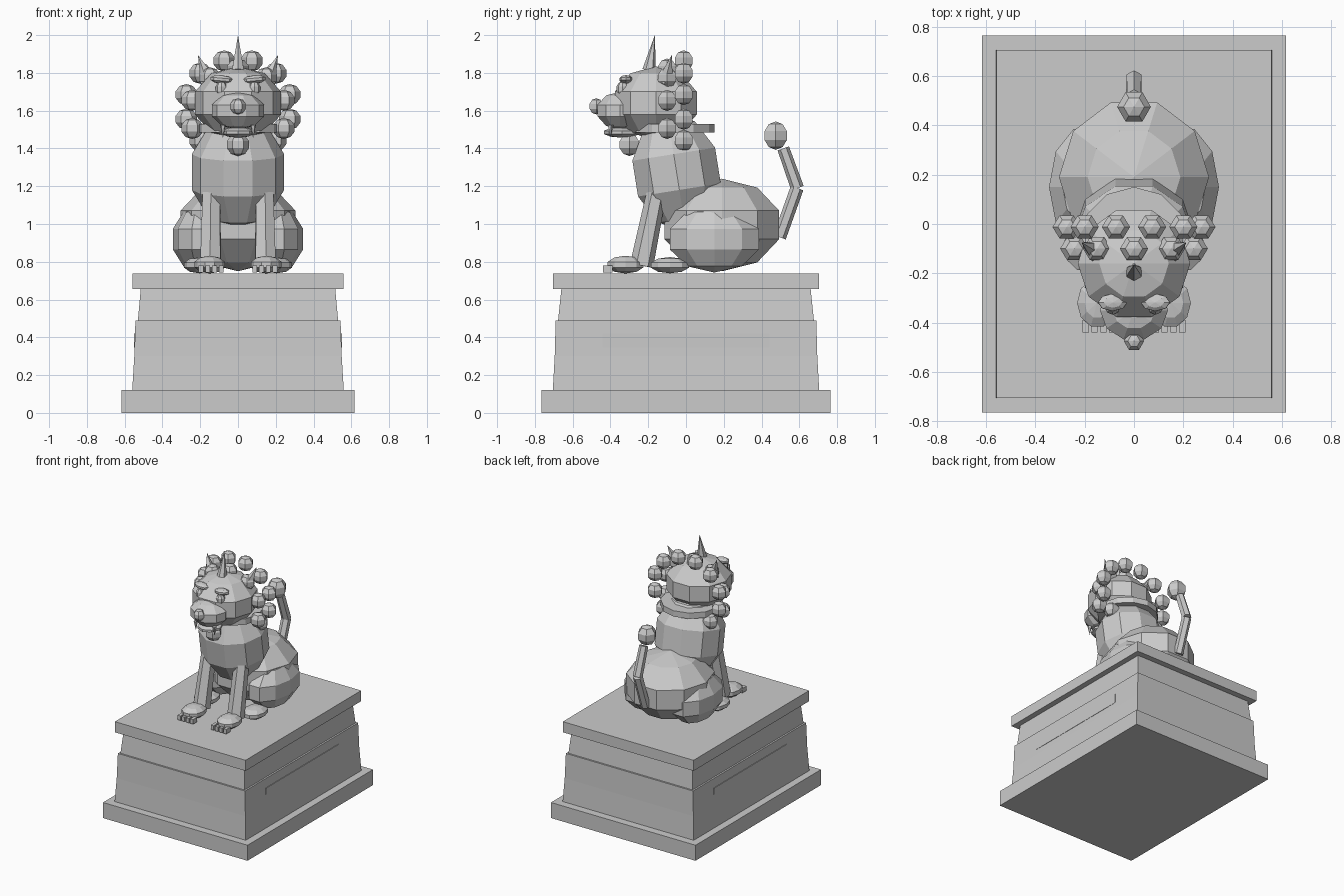
import bpy, bmesh
from math import radians, sin, cos
from mathutils import Vector, Matrix

cube = bpy.data.objects.get("Cube")
if cube:
    bpy.data.objects.remove(cube, do_unlink=True)

stone = bpy.data.materials.new("grey stone")
stone.use_nodes = True
GREY = (0.6, 0.6, 0.6, 1)
stone.diffuse_color = GREY
stone.node_tree.nodes["Principled BSDF"].inputs["Base Color"].default_value = GREY


def finish(name, bm):
    mesh = bpy.data.meshes.new(name)
    bmesh.ops.recalc_face_normals(bm, faces=bm.faces)
    bm.to_mesh(mesh)
    bm.free()
    mesh.materials.append(stone)
    obj = bpy.data.objects.new(name, mesh)
    bpy.context.collection.objects.link(obj)
    return obj


def ball(name, centre, radii, segs=10, rings=5, tilt=(0, 0)):
    """Faceted ellipsoid; tilt is (about x, about y) in degrees."""
    bm = bmesh.new()
    bmesh.ops.create_uvsphere(bm, u_segments=segs, v_segments=rings, radius=1)
    rot = Matrix.Rotation(radians(tilt[0]), 4, 'X') @ Matrix.Rotation(radians(tilt[1]), 4, 'Y')
    bm.transform(Matrix.Translation(centre) @ rot @ Matrix.Diagonal((*radii, 1))
                 @ Matrix.Rotation(radians(90), 4, 'Z'))
    return finish(name, bm)


def rod(name, start, end, r1, r2, sides=6):
    """Tapered rod or cone between two points."""
    a, b = Vector(start), Vector(end)
    bm = bmesh.new()
    bmesh.ops.create_cone(bm, cap_ends=True, segments=sides, radius1=r1, radius2=r2,
                          depth=(b - a).length)
    bm.transform(Matrix.Translation((a + b) / 2)
                 @ (b - a).to_track_quat('Z', 'Y').to_matrix().to_4x4())
    return finish(name, bm)


def block(name, centre, size):
    bm = bmesh.new()
    bmesh.ops.create_cube(bm, size=1)
    bm.transform(Matrix.Translation(centre) @ Matrix.Diagonal((*size, 1)))
    return finish(name, bm)


def tier(name, sections):
    """Stack of rectangles (half x, half y, z) joined into a solid."""
    bm = bmesh.new()
    loops = [[bm.verts.new((sx * x, sy * y, z)) for sx, sy in ((-1, -1), (1, -1), (1, 1), (-1, 1))]
             for x, y, z in sections]
    bm.faces.new(loops[0])
    bm.faces.new(loops[-1])
    for low, high in zip(loops, loops[1:]):
        for i in range(4):
            j = (i + 1) % 4
            bm.faces.new((low[i], low[j], high[j], high[i]))
    return finish(name, bm)


# Pedestal
tier("pedestal_base", [(.617, .765, 0), (.617, .765, .12)])
tier("pedestal_lower", [(.56, .705, .12), (.549, .695, .3), (.543, .69, .49)])
tier("pedestal_upper", [(.53, .677, .49), (.515, .66, .655)])
tier("pedestal_cap", [(.558, .705, .655), (.558, .705, .737)])

# Body, collar and tail
ball("haunch", (0, .19, .995), (.32, .335, .245))
ball("chest", (0, -.05, 1.275), (.257, .245, .31), tilt=(9, 0))
rod("collar", (0, -.07, 1.485), (0, -.07, 1.53), .22, .22, 12)
rod("tail_lower", (0, .495, .93), (0, .588, 1.19), .035, .035)
rod("tail_upper", (0, .59, 1.19), (0, .515, 1.4), .035, .032)
ball("tail_tuft", (0, .475, 1.468), (.072, .072, .075), 6)

# Head
ball("head", (0, -.16, 1.64), (.24, .24, .195))
ball("snout", (0, -.35, 1.6), (.145, .13, .1))
ball("nose", (0, -.475, 1.623), (.043, .043, .043), 6)
ball("jaw", (0, -.34, 1.485), (.09, .1, .028), 8, 5)
ball("beard", (0, -.3, 1.42), (.062, .062, .06), 6)
rod("horn", (0, -.195, 1.815), (0, -.165, 2.0), .036, 0, 6)

# Mirrored features
for side, s in (("left", 1), ("right", -1)):
    block(side + "_panel", (s * .54, 0, .383), (.02, .885, .073))
    ball(side + "_eye", (s * .087, -.335, 1.715), (.033, .035, .041), 8)
    ball(side + "_brow", (s * .087, -.318, 1.765), (.062, .037, .023), 8, tilt=(0, s * -5))
    rod(side + "_ear", (s * .155, -.11, 1.755), (s * .212, -.075, 1.895), .045, 0, 5)
    rod(side + "_fang", (s * .08, -.4, 1.525), (s * .08, -.4, 1.455), .016, 0, 5)

    rod(side + "_front_leg", (s * .145, -.235, .78), (s * .14, -.15, 1.195), .062, .052)
    ball(side + "_front_paw", (s * .15, -.32, .785), (.085, .105, .047))
    for i in range(4):
        block(side + "_toe", (s * (.088 + .036 * i), -.415, .762), (.025, .05, .035))

    ball(side + "_thigh", (s * .2, .15, .92), (.152, .26, .177))
    ball(side + "_hind_paw", (s * .205, -.085, .782), (.085, .112, .043))


# Mane curls in two arcs around the face
def mane(name, y, z, rx, rz, step, first, last):
    for angle in range(first, last + 1, step):
        a = radians(angle)
        ball(name, (rx * cos(a), y, z + rz * sin(a)), (.06, .057, .056), 6)


mane("mane_back_curl", -.012, 1.62, .283, .252, 30, -45, 225)
mane("mane_front_curl", -.1, 1.58, .255, .24, 36, -18, 198)
